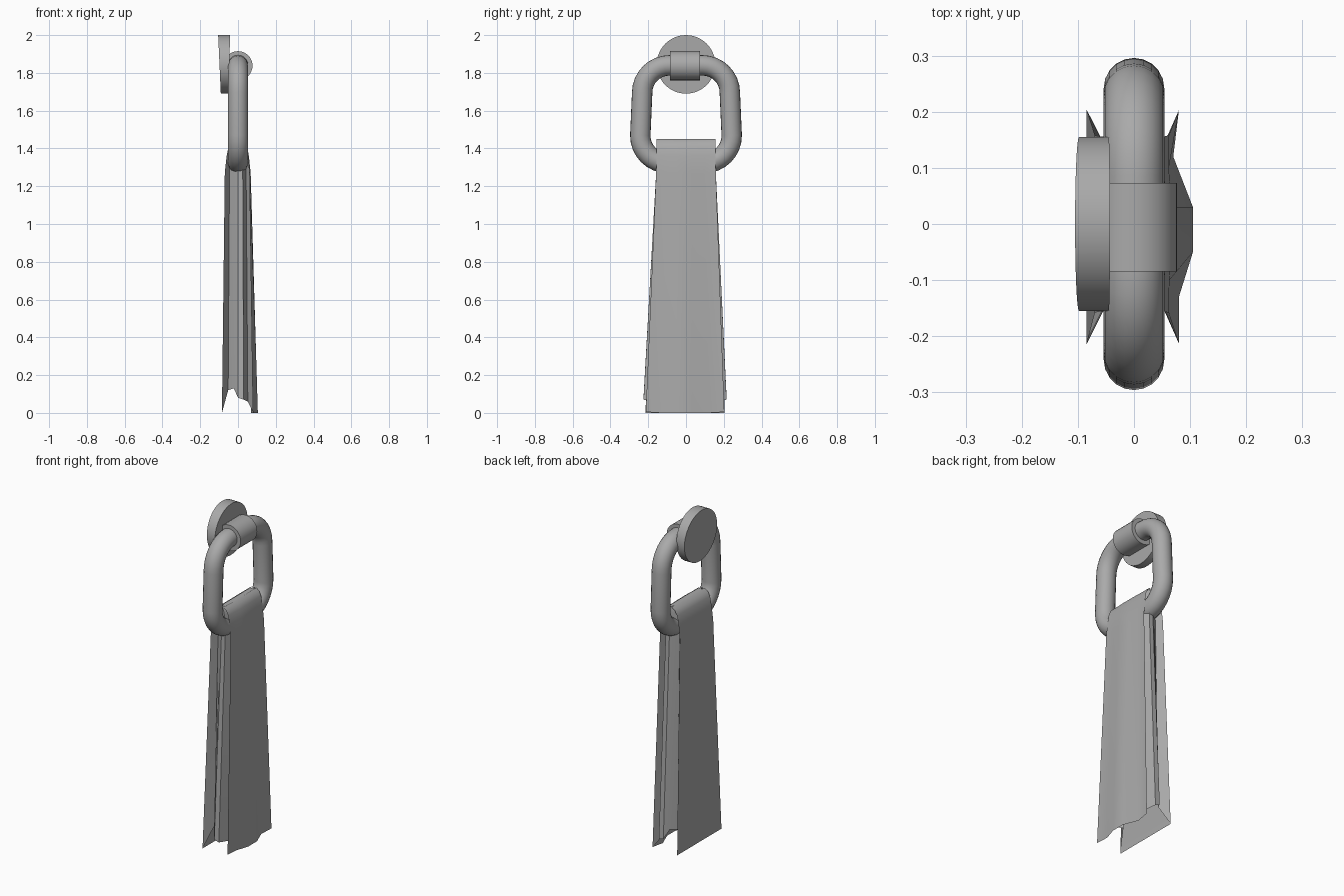
import bpy, bmesh, math
from mathutils import Vector

if "Cube" in bpy.data.objects:
    bpy.data.objects.remove(bpy.data.objects["Cube"])

grey = bpy.data.materials.new("grey")
grey.diffuse_color = (0.4, 0.4, 0.4, 1)
grey.use_nodes = True
grey.node_tree.nodes["Principled BSDF"].inputs["Base Color"].default_value = grey.diffuse_color


def loft(name, rings, loop=False, caps=(), angle=35):
    """Skin a list of closed rings; loop joins last to first, caps closes chosen ends."""
    bm = bmesh.new()
    vs = [[bm.verts.new(p) for p in r] for r in rings]
    n, m = len(rings[0]), len(rings)
    for i in range(m if loop else m - 1):
        a, b = vs[i], vs[(i + 1) % m]
        for j in range(n):
            k = (j + 1) % n
            bm.faces.new((a[j], a[k], b[k], b[j]))
    for c in caps:
        bm.faces.new(vs[c])
    bmesh.ops.recalc_face_normals(bm, faces=bm.faces)
    me = bpy.data.meshes.new(name)
    bm.to_mesh(me)
    bm.free()
    ob = bpy.data.objects.new(name, me)
    bpy.context.collection.objects.link(ob)
    me.materials.append(grey)
    bpy.ops.object.select_all(action='DESELECT')
    bpy.context.view_layer.objects.active = ob
    ob.select_set(True)
    bpy.ops.object.shade_smooth_by_angle(angle=math.radians(angle))
    return ob


def circle(n):
    return [(math.cos(2 * math.pi * i / n), math.sin(2 * math.pi * i / n)) for i in range(n)]


# hanging ring: rounded rectangle, slightly wider towards the bottom
path = []
R = 0.145
for cy, cz, start in ((0.087, 1.695, 0), (-0.087, 1.695, 90), (-0.097, 1.468, 180), (0.097, 1.468, 270)):
    for s in range(9):
        a = math.radians(start + s * 90 / 8)
        path.append(Vector((0, cy + R * math.cos(a), cz + R * math.sin(a))))
rings = []
for i, p in enumerate(path):
    t = (path[(i + 1) % len(path)] - path[i - 1]).normalized()
    out = Vector((0, t.z, -t.y))
    rings.append([p + 0.054 * (c * out + s * Vector((1, 0, 0))) for c, s in circle(20)])
loft("hanging_ring", rings, loop=True)

# sleeve around the top bar
loft("sleeve", [[(0.077 * c, y, 1.838 + 0.077 * s) for c, s in circle(32)]
                for y in (-0.085, 0.073)], caps=(0, 1))

# wall disc, thicker at the top
disc = []
for x, slope in ((-0.045, 0.015), (-0.098, -0.045)):
    disc.append([(x + slope * 0.155 * s, 0.155 * c, 1.845 + 0.155 * s) for c, s in circle(48)])
loft("wall_disc", disc, caps=(0, 1))

# towel: pleated sides, flat back, faceted front; (x, y, z) of the hem and (x, y) at the bar
side_hem = [(-0.085, 0.205, 0), (-0.052, 0.14, 0.12), (-0.022, 0.185, 0.13), (0.0, 0.215, 0.08),
            (0.03, 0.215, 0.07), (0.052, 0.14, 0.06), (0.08, 0.203, 0.005)]
side_top = [(-0.07, 0.158), (-0.045, 0.125), (-0.02, 0.145), (0.0, 0.158),
            (0.025, 0.158), (0.043, 0.125), (0.062, 0.158)]
front_hem = [(0.07, 0.12, 0), (0.105, 0.03, 0), (0.105, -0.05, 0), (0.08, -0.13, 0)]
front_top = [(0.062, 0.1), (0.067, 0.03), (0.067, -0.05), (0.063, -0.1)]
hem = side_hem + front_hem + [(x, -y - 0.01, z) for x, y, z in reversed(side_hem)]
bar = side_top + front_top + [(x, -y, ) for x, y in reversed(side_top)]
towel = [hem, [(x, y, 1.27) for x, y in bar]]
# rounded fold over the bar
for k, z in ((0.86, 1.36), (0.72, 1.41), (0.5, 1.437), (0.2, 1.45)):
    towel.append([(x * k, max(-0.156, min(0.156, y)), z) for x, y in bar])
loft("towel", towel, caps=(5,), angle=30)
